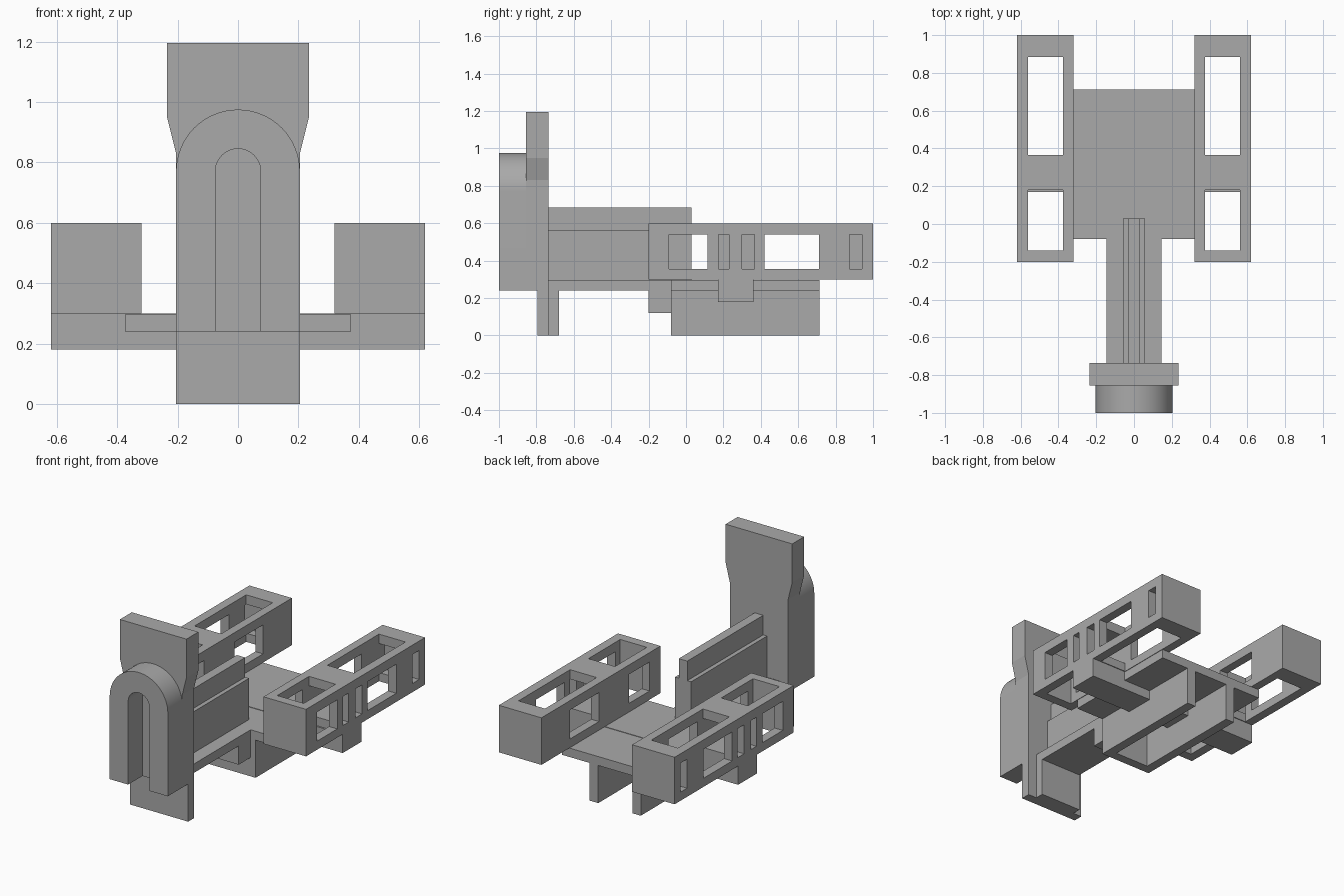
import bpy, bmesh, math

if "Cube" in bpy.data.objects:
    bpy.data.objects.remove(bpy.data.objects["Cube"], do_unlink=True)

grey = bpy.data.materials.new("plain_grey")
grey.use_nodes = True
colour = (0.4, 0.4, 0.4, 1)
grey.diffuse_color = colour
grey.node_tree.nodes["Principled BSDF"].inputs["Base Color"].default_value = colour


def finish(name, bm):
    bmesh.ops.recalc_face_normals(bm, faces=bm.faces[:])
    mesh = bpy.data.meshes.new(name)
    bm.to_mesh(mesh)
    bm.free()
    mesh.materials.append(grey)
    obj = bpy.data.objects.new(name, mesh)
    bpy.context.scene.collection.objects.link(obj)
    return obj


def box(name, x, y, z):
    """Box given by its (low, high) range on each axis."""
    bm = bmesh.new()
    bmesh.ops.create_cube(bm, size=1)
    for v in bm.verts:
        v.co = [r[0] if c < 0 else r[1] for c, r in zip(v.co, (x, y, z))]
    return finish(name, bm)


def extrude_profile(name, points, y0, y1):
    """Extrude an x-z outline from y0 to y1."""
    bm = bmesh.new()
    face = bm.faces.new([bm.verts.new((x, y0, z)) for x, z in points])
    new = bmesh.ops.extrude_face_region(bm, geom=[face])["geom"]
    verts = [g for g in new if isinstance(g, bmesh.types.BMVert)]
    bmesh.ops.translate(bm, verts=verts, vec=(0, y1 - y0, 0))
    return finish(name, bm)


def cut(obj, x, y, z):
    """Subtract a box and bake the result."""
    cutter = box("cutter", x, y, z)
    cutter.hide_render = True
    mod = obj.modifiers.new("cut", "BOOLEAN")
    mod.operation, mod.solver, mod.object = "DIFFERENCE", "EXACT", cutter
    graph = bpy.context.evaluated_depsgraph_get()
    graph.update()
    baked = bpy.data.meshes.new_from_object(obj.evaluated_get(graph))
    obj.modifiers.clear()
    obj.data = baked
    bpy.data.objects.remove(cutter, do_unlink=True)


def arc(radius, start, end, steps=32):
    """Points of an arc about the arch centre."""
    angles = [start + (end - start) * i / steps for i in range(steps + 1)]
    return [(radius * math.cos(a), 0.77 + radius * math.sin(a)) for a in angles]


# Tall front plate with a flared top, and its thinner lower end
half = [(0.205, 0.24), (0.205, 0.83), (0.235, 0.95), (0.235, 1.195)]
extrude_profile("front_plate", half + [(-x, z) for x, z in reversed(half)], -0.855, -0.735)
box("front_plate_foot", (-0.205, 0.205), (-0.795, -0.735), (0, 0.24))
box("foot_backing", (-0.145, 0.145), (-0.735, -0.68), (0, 0.24))

# Arch on the plate
outline = [(0.205, 0.24)] + arc(0.205, 0, math.pi) + [(-0.205, 0.24), (-0.075, 0.24)]
outline += arc(0.075, math.pi, 0) + [(0.075, 0.24)]
arch = extrude_profile("front_arch", outline, -1, -0.855)
bpy.ops.object.select_all(action="DESELECT")
arch.select_set(True)
bpy.context.view_layer.objects.active = arch
bpy.ops.object.shade_smooth_by_angle(angle=math.radians(30))

# Spine joining the plate to the deck
box("spine_base", (-0.145, 0.145), (-0.735, -0.08), (0.24, 0.297))
box("spine_wall", (-0.057, 0.057), (-0.735, 0.03), (0.297, 0.56))
box("spine_rail", (-0.03, 0.03), (-0.735, 0.03), (0.56, 0.685))
box("spine_block", (-0.145, 0.145), (-0.2, -0.08), (0.12, 0.24))

# Deck, cross bar and the channel beneath
box("deck", (-0.375, 0.375), (-0.08, 0.713), (0.24, 0.297))
box("cross_bar", (-0.62, 0.62), (0.17, 0.36), (0.18, 0.3))
channel = box("under_channel", (-0.18, 0.18), (-0.08, 0.713), (0, 0.24))
cut(channel, (-0.12, 0.12), (-0.02, 0.8), (-0.1, 0.24))

# Side frames: hollow boxes with top and side openings
top_openings = [(-0.14, 0.18), (0.365, 0.885)]
through_windows = [(-0.09, 0.115), (0.42, 0.71)]
outer_slots = [(0.175, 0.23), (0.3, 0.365), (0.875, 0.94)]


def span(side, low, high):
    return tuple(sorted((side * low, side * high)))


for name, side in (("left_frame", 1), ("right_frame", -1)):
    frame = box(name, span(side, 0.32, 0.62), (-0.2, 1), (0.3, 0.6))
    cavity = span(side, 0.375, 0.562)
    cut(frame, cavity, (-0.14, 0.94), (0.355, 0.54))
    for y in top_openings:
        cut(frame, cavity, y, (0.2, 0.7))
    for y in through_windows:
        cut(frame, span(side, 0.25, 0.7), y, (0.355, 0.54))
    for y in outer_slots:
        cut(frame, span(side, 0.5, 0.7), y, (0.355, 0.54))
